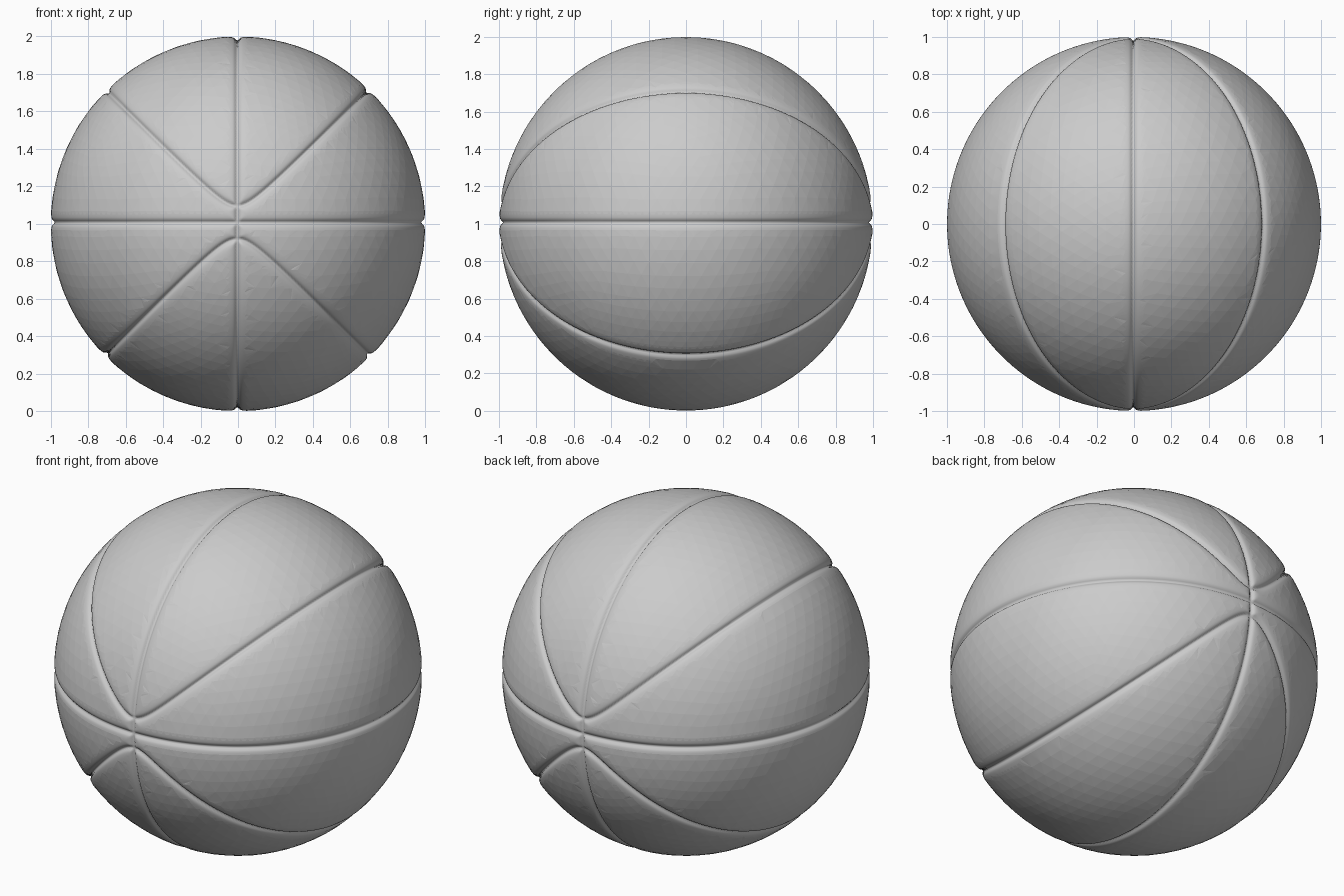
import bpy
import bmesh
import math
from mathutils import Vector

if "Cube" in bpy.data.objects:
    bpy.data.objects.remove(bpy.data.objects["Cube"], do_unlink=True)

CENTRE_X, CENTRE_Z = -0.004, 0.007   # where the seams cross
SEAM_GAP = 0.09                      # closest approach of the curved seams


def seam_distance(p):
    """Distance to the nearest seam: two rings and two pairs of curved seams."""
    x, z = p.x - CENTRE_X, p.z - CENTRE_Z
    slope = 2 * math.hypot(x, z) + 1e-6
    curved = abs(z * z - x * x - SEAM_GAP ** 2) / slope
    return min(abs(x), abs(z), curved)


def seam_depth(d):
    """Narrow channel with softly rounded shoulders."""
    return 0.014 * math.exp(-(d / 0.011) ** 2) + 0.008 * math.exp(-(d / 0.032) ** 2)


# Round body
bm = bmesh.new()
bmesh.ops.create_icosphere(bm, subdivisions=5, radius=1)

# Finer mesh along the seams
for reach in (0.07, 0.055, 0.04):
    longest = max(e.calc_length() for e in bm.edges)
    near = []
    for e in bm.edges:
        middle = (e.verts[0].co + e.verts[1].co) / 2
        if seam_distance(middle) < reach:
            near.append(e)
    bmesh.ops.subdivide_edges(bm, edges=near, cuts=1, use_grid_fill=True)
    bmesh.ops.triangulate(bm, faces=bm.faces[:])
    for v in bm.verts:
        v.co.normalize()

# Press the seams in
for v in bm.verts:
    v.co *= 1 - seam_depth(seam_distance(v.co))
    v.co += Vector((0, 0, 1))

# Panels stay faceted, seams are smooth
for f in bm.faces:
    f.smooth = max(e.calc_length() for e in f.edges) < 0.03

mesh = bpy.data.meshes.new("ball")
bm.to_mesh(mesh)
bm.free()
ball = bpy.data.objects.new("ball", mesh)
bpy.context.collection.objects.link(ball)

# Plain grey surface
grey = bpy.data.materials.new("plain_grey")
grey.use_nodes = True
colour = (0.6, 0.6, 0.6, 1)
grey.diffuse_color = colour
grey.node_tree.nodes["Principled BSDF"].inputs["Base Color"].default_value = colour
mesh.materials.append(grey)
